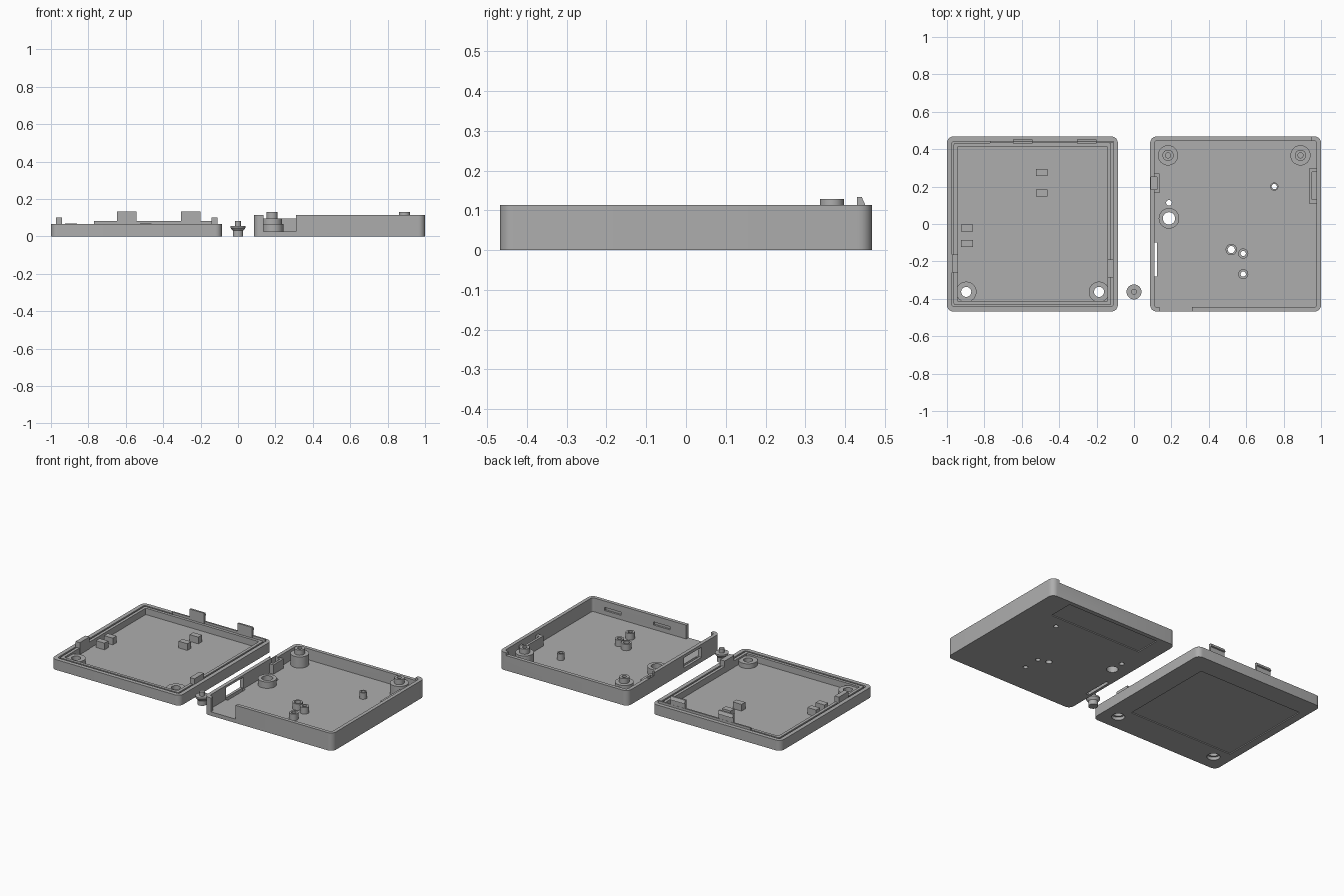
import bpy, bmesh, math

if "Cube" in bpy.data.objects:
    bpy.data.objects.remove(bpy.data.objects["Cube"], do_unlink=True)

grey = bpy.data.materials.new("plain_grey")
grey.use_nodes = True
GREY = (0.42, 0.42, 0.42, 1)
grey.diffuse_color = GREY
grey.node_tree.nodes["Principled BSDF"].inputs["Base Color"].default_value = GREY


def add_mesh(name, bm):
    bmesh.ops.recalc_face_normals(bm, faces=bm.faces)
    me = bpy.data.meshes.new(name)
    bm.to_mesh(me)
    bm.free()
    ob = bpy.data.objects.new(name, me)
    bpy.context.collection.objects.link(ob)
    me.materials.append(grey)
    return ob


def prism(name, points, z0, z1):
    bm = bmesh.new()
    face = bm.faces.new([bm.verts.new((x, y, z0)) for x, y in points])
    up = bmesh.ops.extrude_face_region(bm, geom=[face])["geom"]
    bmesh.ops.translate(bm, vec=(0, 0, z1 - z0),
                        verts=[v for v in up if isinstance(v, bmesh.types.BMVert)])
    return add_mesh(name, bm)


def box(x0, x1, y0, y1, z0, z1, name="block"):
    return prism(name, [(x0, y0), (x1, y0), (x1, y1), (x0, y1)], z0, z1)


def rod(x, y, r, z0, z1, name="rod", n=32):
    ring = [math.tau * i / n for i in range(n)]
    return prism(name, [(x + r * math.cos(a), y + r * math.sin(a)) for a in ring], z0, z1)


def slab(name, cx, inset, z0, z1, radius):
    """Rounded rectangle prism around the centre of one half."""
    w, d, pts = 0.457 - inset, 0.468 - inset, []
    for q, (sx, sy) in enumerate([(1, 1), (-1, 1), (-1, -1), (1, -1)]):
        for i in range(7):
            a = (q + i / 6) * math.pi / 2
            pts.append((cx + sx * (w - radius) + radius * math.cos(a),
                        sy * (d - radius) + radius * math.sin(a)))
    return prism(name, pts, z0, z1)


def combine(target, other, operation):
    mod = target.modifiers.new(operation.lower(), "BOOLEAN")
    mod.operation, mod.object, mod.solver = operation, other, "EXACT"
    bpy.context.view_layer.objects.active = target
    bpy.ops.object.modifier_apply(modifier=mod.name)
    bpy.data.objects.remove(other, do_unlink=True)


def cut(target, *others):
    for o in others:
        combine(target, o, "DIFFERENCE")


def join(target, *others):
    for o in others:
        combine(target, o, "UNION")


def finish(ob):
    bpy.ops.object.select_all(action="DESELECT")
    ob.select_set(True)
    bpy.context.view_layer.objects.active = ob
    bpy.ops.object.shade_smooth_by_angle(angle=math.radians(30))


FLOOR = 0.025

# Lid half: shallow shell with a groove round the rim
LID = -0.543
lid = slab("lid_shell", LID, 0, 0, 0.066, 0.035)
cut(lid, slab("cavity", LID, 0.055, FLOOR, 0.2, 0.005))
groove = slab("groove", LID, 0.026, 0.05, 0.2, 0.012)
cut(groove, slab("groove_core", LID, 0.036, 0, 0.3, 0.008))
cut(lid, groove)

# Raised lip along the back edge of the lid
join(lid, box(-0.77, -0.11, 0.433, 0.443, 0.045, 0.081))

# Screw bosses in the lid, countersunk from below
for x in (-0.897, -0.187):
    join(lid, rod(x, -0.363, 0.055, 0.01, 0.055))
    cut(lid, rod(x, -0.363, 0.027, -0.1, 0.2), rod(x, -0.363, 0.038, -0.1, 0.02))

# Locating blocks on the lid floor
for x, y in [(-0.493, 0.276), (-0.493, 0.165), (-0.893, -0.021), (-0.893, -0.105)]:
    join(lid, box(x - 0.031, x + 0.031, y - 0.019, y + 0.019, 0.02, 0.068))

# Shallow label recess under the lid
cut(lid, box(-0.95, -0.215, -0.28, 0.34, -0.1, 0.006))

# Side tabs on the lid
for x0, x1, y0, y1 in [(-0.972, -0.942, -0.26, -0.163), (-0.142, -0.11, -0.286, -0.19)]:
    join(lid, box(x0, x1, y0, y1, 0.02, 0.102))
finish(lid)

# Snap hooks on the back lip, with a sloped outer tip
for i, x in enumerate((-0.594, -0.252)):
    bm = bmesh.new()
    outline = [(0.43, 0.05), (0.442, 0.05), (0.442, 0.112), (0.451, 0.114), (0.442, 0.134), (0.43, 0.134)]
    side = bm.faces.new([bm.verts.new((x - 0.052, y, z)) for y, z in outline])
    new = bmesh.ops.extrude_face_region(bm, geom=[side])["geom"]
    bmesh.ops.translate(bm, vec=(0.104, 0, 0),
                        verts=[v for v in new if isinstance(v, bmesh.types.BMVert)])
    add_mesh(f"snap_hook_{i + 1}", bm)

# Base half: deeper shell with thin walls
BASE = 0.543
base = slab("base_shell", BASE, 0, 0, 0.114, 0.035)
cut(base, slab("cavity", BASE, 0.023, FLOOR, 0.3, 0.015))

# Lowered back and left walls, and the open front corner
cut(base, box(0.05, 0.95, 0.44, 0.5, 0.096, 0.3),
    box(0.05, 0.115, 0.2, 0.46, 0.096, 0.3),
    box(0.135, 0.31, -0.5, -0.44, FLOOR, 0.3))

# Side port and floor slit
cut(base, box(0.05, 0.12, -0.28, -0.1, FLOOR + 0.005, 0.095),
    box(0.103, 0.123, -0.28, -0.1, -0.1, 0.1))

# Catch slots inside the front wall
for x in (0.485, 0.832):
    cut(base, box(x - 0.058, x + 0.058, -0.457, -0.43, 0.053, 0.073))

# Guide blocks on the side walls
join(base, box(0.1, 0.136, 0.165, 0.27, 0.02, 0.085),
     box(0.937, 0.985, 0.107, 0.3, 0.02, 0.09))
cut(base, box(0.09, 0.122, 0.185, 0.25, 0.04, 0.2),
    box(0.952, 0.977, 0.13, 0.277, 0.04, 0.2))

# Stepped screw posts with blind holes
for x in (0.182, 0.89):
    join(base, rod(x, 0.367, 0.054, 0.01, 0.096), rod(x, 0.367, 0.03, 0.05, 0.129))
    cut(base, rod(x, 0.367, 0.014, 0.03, 0.3))

# Collars with through holes: x, y, outer radius, hole radius, top
for x, y, outer, hole, top in [(0.187, 0.03, 0.055, 0.033, 0.066),
                               (0.52, -0.137, 0.03, 0.019, 0.066),
                               (0.584, -0.158, 0.027, 0.014, 0.066),
                               (0.584, -0.268, 0.027, 0.014, 0.066),
                               (0.75, 0.2, 0.022, 0.014, 0.066)]:
    join(base, rod(x, y, outer, 0.01, top))
    cut(base, rod(x, y, hole, -0.1, 0.3))
cut(base, rod(0.187, 0.113, 0.015, -0.1, 0.1))

# Shallow label recess under the base
cut(base, box(0.2, 0.85, 0.28, 0.44, -0.1, 0.006))
finish(base)

# Loose push button, turned from a profile
profile = [(0, 0), (0.028, 0), (0.028, 0.03), (0.04, 0.045), (0.04, 0.055),
           (0.015, 0.055), (0.015, 0.082), (0, 0.082)]
bm = bmesh.new()
verts = [bm.verts.new((r, 0, z)) for r, z in profile]
edges = [bm.edges.new(pair) for pair in zip(verts, verts[1:])]
bmesh.ops.spin(bm, geom=verts + edges, cent=(0, 0, 0), axis=(0, 0, 1),
               angle=math.tau, steps=32, use_duplicate=False)
bmesh.ops.remove_doubles(bm, verts=bm.verts, dist=0.0005)
button = add_mesh("push_button", bm)
button.location = (0, -0.363, 0)
finish(button)
